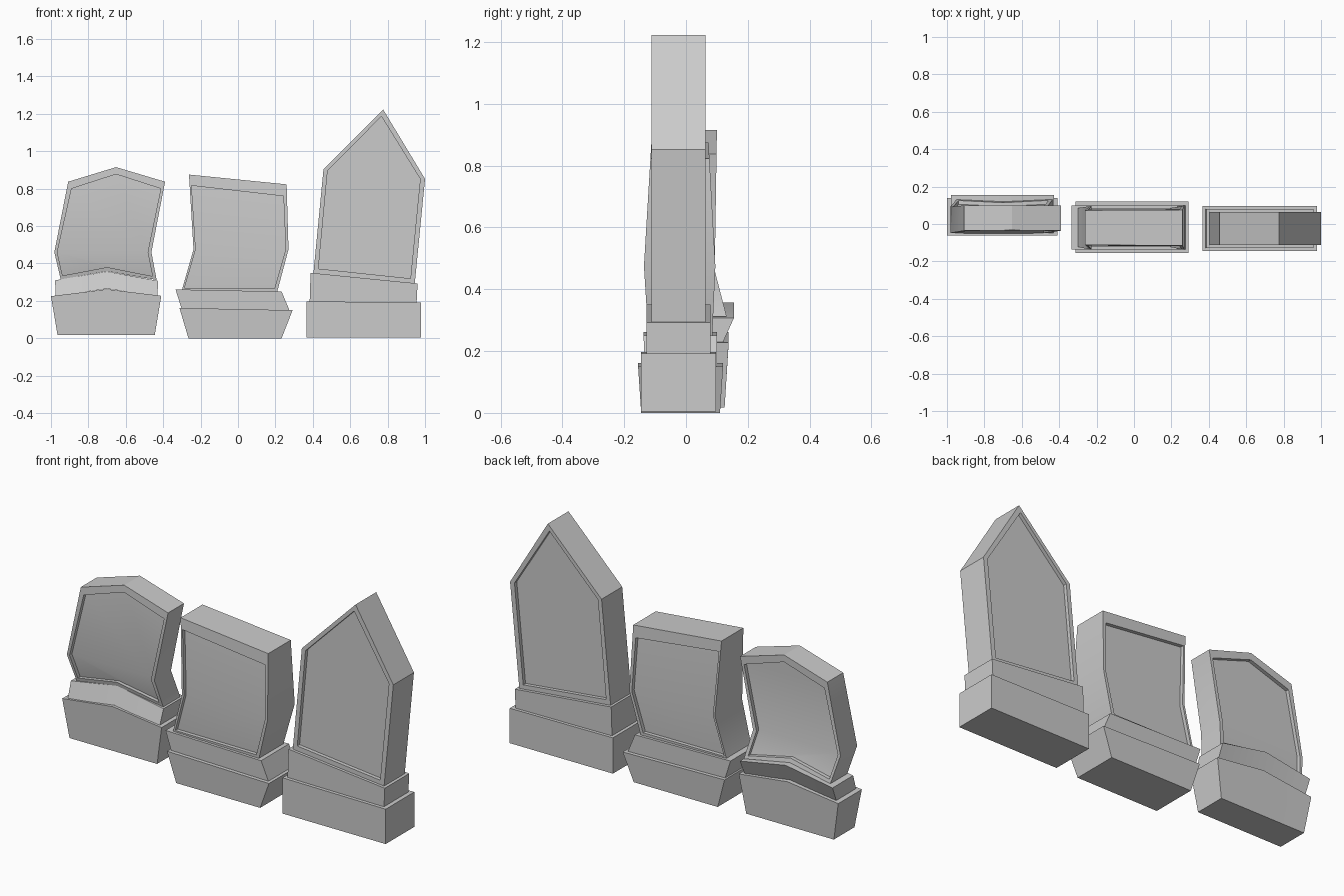
import bpy, bmesh, math

if "Cube" in bpy.data.objects:
    bpy.data.objects.remove(bpy.data.objects["Cube"])


def finish(name, bm):
    bmesh.ops.recalc_face_normals(bm, faces=bm.faces[:])
    me = bpy.data.meshes.new(name)
    bm.to_mesh(me)
    bm.free()
    ob = bpy.data.objects.new(name, me)
    bpy.context.collection.objects.link(ob)
    bpy.context.view_layer.objects.active = ob
    ob.select_set(True)
    bpy.ops.object.shade_smooth_by_angle(angle=math.radians(25))
    ob.select_set(False)


def block(name, bottom, top, y_bottom, y_top):
    """Block from matching bottom/top rows of (x, z) and (front, back) depths."""
    bm = bmesh.new()
    row = lambda pts, y: [bm.verts.new((x, y, z)) for x, z in pts]
    rings = [row(bottom, y_bottom[0]), row(top, y_top[0]),
             row(top, y_top[1]), row(bottom, y_bottom[1])]
    for a, b in zip(rings, rings[1:] + rings[:1]):
        for i in range(len(a) - 1):
            bm.faces.new((a[i], a[i + 1], b[i + 1], b[i]))
    for end in (0, -1):
        bm.faces.new([r[end] for r in rings])
    finish(name, bm)


def slab(name, outer, inner, depth, recess=0.02, fold=None):
    """Slab with a sunken panel on both faces; depth = (z, front, back) steps,
    fold = the two outline points where the panel bends."""
    def y_at(z, side):
        for p, q in zip(depth, depth[1:]):
            if z <= q[0] or q is depth[-1]:
                t = (z - p[0]) / (q[0] - p[0])
                return p[side] + t * (q[side] - p[side])

    bm = bmesh.new()
    n = len(outer)

    def ring(pts, side, shift=0.0):
        return [bm.verts.new((x, y_at(z, side) + shift, z)) for x, z in pts]

    def bridge(a, b):
        for i in range(n):
            j = (i + 1) % n
            bm.faces.new((a[i], a[j], b[j], b[i]))

    rims = []
    for side, sign in ((1, 1), (2, -1)):
        rim = ring(outer, side)
        lip = ring(inner, side)
        floor = ring(inner, side, sign * recess)
        bridge(rim, lip)
        bridge(lip, floor)
        if fold:
            a, b = fold
            bm.faces.new(floor[a:b + 1])
            bm.faces.new(floor[b:] + floor[:a + 1])
        else:
            bm.faces.new(floor)
        rims.append(rim)
    bridge(*rims)
    finish(name, bm)


# Left gravestone: peaked, leaning back
block("left_base", [(-0.965, 0.018), (-0.7, 0.018), (-0.445, 0.018)],
      [(-1.0, 0.225), (-0.7, 0.262), (-0.41, 0.227)], (-0.05, 0.125), (-0.062, 0.138))
block("left_plinth", [(-0.975, 0.225), (-0.7, 0.265), (-0.43, 0.225)],
      [(-0.978, 0.31), (-0.7, 0.357), (-0.428, 0.307)], (-0.05, 0.118), (-0.02, 0.155))
slab("left_slab",
     [(-0.948, 0.315), (-0.982, 0.46), (-0.908, 0.837), (-0.652, 0.915),
      (-0.39, 0.837), (-0.463, 0.46), (-0.435, 0.312), (-0.7, 0.358)],
     [(-0.938, 0.335), (-0.966, 0.46), (-0.89, 0.8), (-0.652, 0.877),
      (-0.413, 0.8), (-0.483, 0.46), (-0.457, 0.332), (-0.7, 0.38)],
     [(0.31, -0.012, 0.132), (0.46, -0.048, 0.093), (0.915, -0.033, 0.1)], fold=(1, 5))

# Middle gravestone: slanted top, pinched foot
block("middle_base", [(-0.265, 0.0), (0.233, 0.0)], [(-0.313, 0.162), (0.292, 0.15)],
      (-0.145, 0.11), (-0.155, 0.12))
block("middle_plinth", [(-0.302, 0.16), (0.275, 0.15)], [(-0.334, 0.261), (0.233, 0.25)],
      (-0.135, 0.1), (-0.137, 0.1))
slab("middle_slab",
     [(-0.3, 0.258), (-0.238, 0.475), (-0.262, 0.875), (0.26, 0.823), (0.27, 0.475),
      (0.21, 0.25)],
     [(-0.286, 0.268), (-0.226, 0.475), (-0.248, 0.816), (0.243, 0.76), (0.255, 0.475),
      (0.195, 0.266)],
     [(0.25, -0.122, 0.085), (0.475, -0.136, 0.095), (0.875, -0.112, 0.073)], fold=(1, 4))

# Right gravestone: tall, pointed, upright
block("right_base", [(0.366, 0.005), (0.978, 0.005)], [(0.366, 0.197), (0.978, 0.192)],
      (-0.145, 0.097), (-0.145, 0.097))
block("right_plinth", [(0.383, 0.19), (0.955, 0.19)], [(0.388, 0.35), (0.96, 0.293)],
      (-0.127, 0.08), (-0.127, 0.08))
slab("right_slab",
     [(0.403, 0.345), (0.457, 0.903), (0.776, 1.223), (1.0, 0.852), (0.945, 0.292)],
     [(0.43, 0.372), (0.479, 0.896), (0.767, 1.186), (0.974, 0.852), (0.922, 0.32)],
     [(0.29, -0.112, 0.063), (1.225, -0.112, 0.063)])
